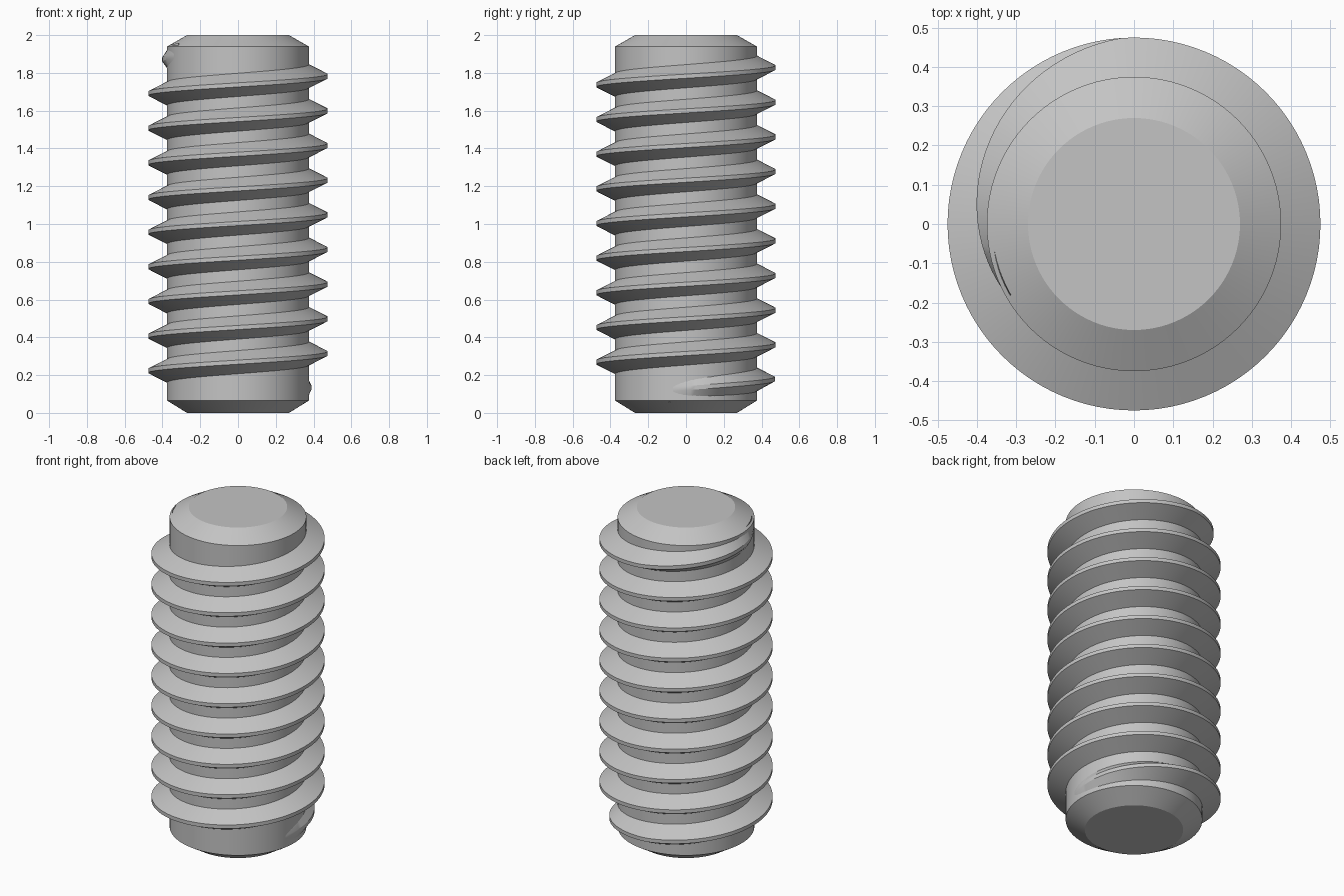
import bpy, bmesh
from math import sin, cos, radians

SEGMENTS = 96           # steps per turn
CORE_R, CREST_R, TIP_R = 0.375, 0.475, 0.27
PITCH = 0.1835
CREST_Z = 0.131         # crest height at angle zero

cube = bpy.data.objects.get("Cube")
if cube:
    bpy.data.objects.remove(cube, do_unlink=True)

steel = bpy.data.materials.new("steel_grey")
steel.use_nodes = True
grey = (0.55, 0.55, 0.55, 1)
steel.diffuse_color = grey
steel.node_tree.nodes["Principled BSDF"].inputs["Base Color"].default_value = grey


def finish(name, bm):
    """Turn a bmesh into a smooth shaded object."""
    bmesh.ops.recalc_face_normals(bm, faces=bm.faces)
    mesh = bpy.data.meshes.new(name)
    bm.to_mesh(mesh)
    bm.free()
    obj = bpy.data.objects.new(name, mesh)
    bpy.context.collection.objects.link(obj)
    mesh.materials.append(steel)
    bpy.ops.object.select_all(action='DESELECT')
    obj.select_set(True)
    bpy.context.view_layer.objects.active = obj
    bpy.ops.object.shade_smooth_by_angle(angle=radians(25))
    return obj


def ring(bm, profile, angle, lift=0.0):
    """Place a radius/height profile at an angle around the axis."""
    return [bm.verts.new((r * cos(angle), r * sin(angle), z + lift)) for r, z in profile]


# Core: chamfered cylinder built from stacked circles
bm = bmesh.new()
core_profile = [(TIP_R, 0), (CORE_R, 0.065), (CORE_R, 1.94), (TIP_R, 2)]
columns = [ring(bm, core_profile, radians(360 * i / SEGMENTS)) for i in range(SEGMENTS)]
for i, a in enumerate(columns):
    b = columns[(i + 1) % SEGMENTS]
    for j in range(len(a) - 1):
        bm.faces.new((a[j], b[j], b[j + 1], a[j + 1]))
bm.faces.new([c[0] for c in columns])
bm.faces.new([c[-1] for c in columns])
finish("core", bm)

# Thread: helical ridge that fades into the core at both ends
bm = bmesh.new()
START, END = -15, 9 * 360 + 210
FADE_IN, FADE_OUT = 112, 116
ROOT_R = 0.362
steps = round((END - START) * SEGMENTS / 360)
previous = None
for i in range(steps + 1):
    degrees = START + (END - START) * i / steps
    fade = min(1, (degrees - START) / FADE_IN, (END - degrees) / FADE_OUT)
    crest = CORE_R - 0.004 + (CREST_R - CORE_R + 0.004) * fade
    profile = [(ROOT_R, -0.068), (crest, -0.011), (crest, 0.011), (ROOT_R, 0.068)]
    section = ring(bm, profile, radians(degrees), CREST_Z + PITCH * degrees / 360)
    if previous:
        for j in range(4):
            k = (j + 1) % 4
            bm.faces.new((previous[j], previous[k], section[k], section[j]))
    else:
        bm.faces.new(section)
    previous = section
bm.faces.new(previous)
finish("thread", bm)
